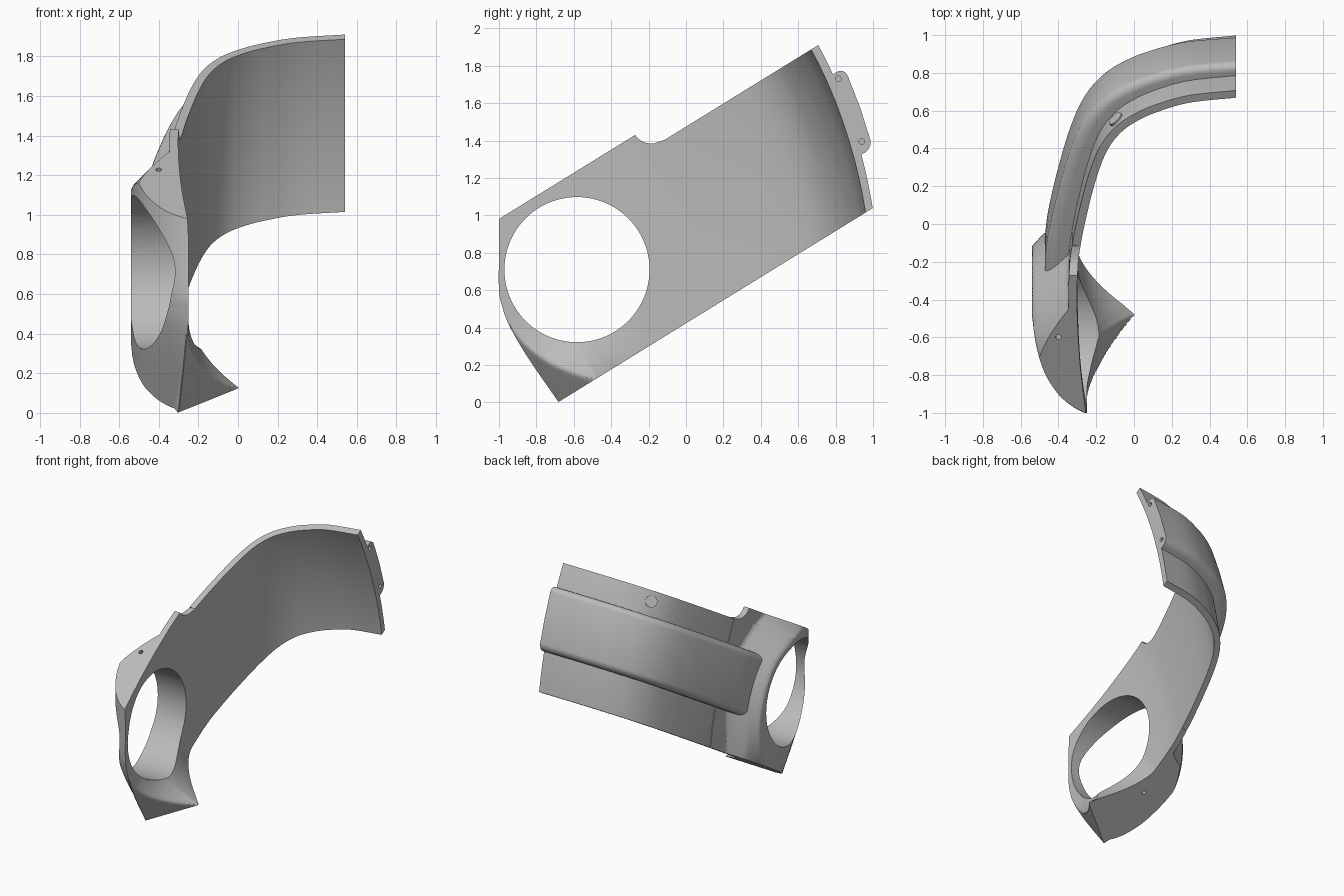
import bpy, bmesh, math
from mathutils import Vector, Matrix

if "Cube" in bpy.data.objects:
    bpy.data.objects.remove(bpy.data.objects["Cube"], do_unlink=True)

TILT = math.radians(31.67)
C, S = math.cos(TILT), math.sin(TILT)
BOTTOM, TOP, LUG_TOP = 0.36, 1.255, 1.36
WALL = 0.045

grey = bpy.data.materials.new("plain grey")
grey.use_nodes = True
grey.diffuse_color = (0.5, 0.5, 0.5, 1)
grey.node_tree.nodes["Principled BSDF"].inputs["Base Color"].default_value = (0.5, 0.5, 0.5, 1)


def place(x, u, v):
    """Tilted band frame (x, along, across) to world."""
    return Vector((x, C * u - S * v, S * u + C * v))


def lean(v):
    t = (v - BOTTOM) / (TOP - BOTTOM)
    return 0.21 * t + 0.16 * t * (1 - t)


def clamp(a):
    return min(1, max(0, a))


def lerp_table(table, a):
    if a <= table[0][0]:
        return table[0][1]
    for (a0, b0), (a1, b1) in zip(table, table[1:]):
        if a <= a1:
            return b0 + (b1 - b0) * (a - a0) / (a1 - a0)
    return table[-1][1]


def spline(points, steps=8):
    """Catmull-Rom curve through 2D points."""
    p = [Vector(q) for q in points]
    p = [2 * p[0] - p[1]] + p + [2 * p[-1] - p[-2]]
    out = []
    for a, b, c, d in zip(p, p[1:], p[2:], p[3:]):
        for i in range(steps):
            t = i / steps
            out.append(0.5 * (2 * b + (c - a) * t + (2 * a - 5 * b + 4 * c - d) * t * t
                              + (3 * b - a - 3 * c + d) * t ** 3))
    return out + [p[-2]]


# Inner wall in plan: (x, along)
PLAN = spline([(-0.25, -0.6), (-0.285, -0.25), (-0.3, 0.05), (-0.3, 0.28), (-0.28, 0.45),
               (-0.244, 0.65), (-0.196, 0.86), (-0.14, 1.025), (-0.065, 1.138), (0.03, 1.213),
               (0.14, 1.268), (0.3, 1.32), (0.54, 1.35)])
WALL_TABLE = [(p.y, p.x) for p in PLAN if p.x < -0.15]


def smooth(ob, angle=35):
    bpy.ops.object.select_all(action='DESELECT')
    ob.select_set(True)
    bpy.context.view_layer.objects.active = ob
    bpy.ops.object.shade_smooth_by_angle(angle=math.radians(angle))


def finish(name, bm):
    bmesh.ops.recalc_face_normals(bm, faces=bm.faces)
    me = bpy.data.meshes.new(name)
    bm.to_mesh(me)
    bm.free()
    me.materials.append(grey)
    ob = bpy.data.objects.new(name, me)
    bpy.context.collection.objects.link(ob)
    smooth(ob)
    return ob


def sweep(name, section, start, grow=0.0):
    """Sweep a closed (offset, across) section along the plan."""
    path = [p for p in PLAN if p.y >= start - 1e-4]
    bm = bmesh.new()
    rings = []
    for i, p in enumerate(path):
        tan = (path[min(i + 1, len(path) - 1)] - path[max(i - 1, 0)]).normalized()
        n = Vector((-tan.y, tan.x)) if i < len(path) - 1 else Vector((0, 1))
        extra = 1 + grow * (1 - i / (len(path) - 1))
        rings.append([bm.verts.new(place(p.x + n.x * o * extra, p.y + n.y * o * extra + lean(v), v))
                      for o, v in section])
    k = len(section)
    for a, b in zip(rings, rings[1:]):
        for j in range(k):
            bm.faces.new((a[j], a[(j + 1) % k], b[(j + 1) % k], b[j]))
    bm.faces.new(rings[0])
    bm.faces.new(rings[-1])
    return finish(name, bm)


def rod(name, centre, axis, radius, depth, sides=24):
    bm = bmesh.new()
    rot = Vector(axis).to_track_quat('Z', 'Y').to_matrix().to_4x4()
    bmesh.ops.create_cone(bm, cap_ends=True, segments=sides, radius1=radius, radius2=radius,
                          depth=depth, matrix=Matrix.Translation(centre) @ rot)
    return finish(name, bm)


def cut(ob, tools):
    for tool in tools:
        mod = ob.modifiers.new("cut", 'BOOLEAN')
        mod.operation, mod.solver, mod.object = 'DIFFERENCE', 'EXACT', tool
        bpy.context.view_layer.objects.active = ob
        bpy.ops.object.modifier_apply(modifier=mod.name)
        bpy.data.objects.remove(tool, do_unlink=True)
    smooth(ob)


def opening():
    return rod("opening_cutter", (-0.3, -0.583, 0.71), (1, 0, 0), 0.388, 1.2, 96)


# Curved band
rows = [BOTTOM + (TOP - BOTTOM) * i / 48 for i in range(49)]
SEAM = min((p.y for p in PLAN), key=lambda a: abs(a - 0.42))
sweep("curved_band", [(0, v) for v in rows] + [(WALL, v) for v in reversed(rows)], SEAM)

# Raised outer panel with rounded long edges
low, high, rise, rad = 0.635, 1.08, 0.115, 0.045
section = [(0.02, low)]
for mid, a0 in ((low + rad, -90), (high - rad, 0)):
    for i in range(7):
        a = math.radians(a0 + 15 * i)
        section.append((rise - rad + rad * math.cos(a), mid + rad * math.sin(a)))
section.insert(8, (rise, (low + high) / 2))
section.append((0.02, high))
panel = sweep("raised_panel", section, 0.02, 0.5)
cut(panel, [opening()] + [rod("pin_cutter", (0.54, y, z), (1, 0, 0), 0.015, 0.1)
                          for y, z in ((0.815, 1.73), (0.94, 1.395))])

# Round stud on the upper band
stud_at = min(PLAN, key=lambda p: abs(p.x + 0.06))
rod("round_stud", place(stud_at.x - 0.03, stud_at.y + 0.036 + lean(1.18), 1.18),
    place(-0.64, 0.77, 0), 0.042, 0.02)

# Front housing: outer bulge around the opening, inner wall with a scooped flange
HUB = (-0.116, 0.917)
NOSE = [tuple(p) for p in spline([(0, -0.258), (0.03, -0.31), (0.08, -0.37), (0.15, -0.423),
                                  (0.26, -0.477), (0.42, -0.518), (0.6, -0.54)], 6)]
FRONT = [tuple(p) for p in spline([(0.36, -0.579), (0.66, -0.594), (0.85, -0.588),
                                   (0.95, -0.568), (1.036, -0.536), (1.2, -0.435),
                                   (1.36, -0.336)], 6)]


def front_edge(v):
    return lerp_table(FRONT, v)


def back_edge(v):
    if v <= TOP:
        return SEAM + lean(v)
    t = clamp((LUG_TOP - v) / (LUG_TOP - TOP))
    return 0.52 + (SEAM + lean(TOP) - 0.52) * (1 - math.sqrt(1 - t * t))


def wall_x(u, v):
    """Inner wall, drawn outward towards the lower front corner."""
    corner = clamp((0.91 - v) / 0.55) * clamp(1 - (u - front_edge(v)) / 0.3)
    return lerp_table(WALL_TABLE, u - lean(v)) - 0.048 * corner


def inner_x(u, v):
    fade = clamp(1 - (v - BOTTOM) / 0.6) ** 2.5
    rear = clamp((0.07 - u) / 0.41) ** 1.6
    ramp = 1.25 * (u - front_edge(v))
    return wall_x(u, v) + max(0, min(ramp, 0.29 * fade * rear))


def outer_x(u, v):
    d = u - front_edge(v)
    dv = v - HUB[1]
    r = math.hypot(u - HUB[0], dv if dv > 0 else dv * 0.75)
    cone = -0.54 + 0.22 * clamp((r - 0.42) / 0.22)
    skin = wall_x(u, v) - 0.004 - (WALL - 0.004) * clamp(d / 0.08)
    # The bulge ends in a short step behind the opening
    step = clamp((place(0, u, v).y + 0.05) / 0.06)
    bulge = max(lerp_table(NOSE, d), cone)
    return min(skin, bulge + (skin - bulge) * step)


def housing():
    bm = bmesh.new()
    levels = rows + [TOP + (LUG_TOP - TOP) * k / 8 for k in range(1, 9)]
    nu = 90
    skins = []
    for fn in (outer_x, inner_x):
        skin = []
        for v in levels:
            a, b = front_edge(v), back_edge(v)
            us = [a + (b - a) * (i / nu) ** 1.2 for i in range(nu + 1)]
            skin.append([bm.verts.new(place(fn(u, v), u, v)) for u in us])
        for p, q in zip(skin, skin[1:]):
            for i in range(nu):
                bm.faces.new((p[i], p[i + 1], q[i + 1], q[i]))
        skins.append(skin)
    # Rim joining the two skins
    loops = [s[0] + [r[-1] for r in s[1:]] + s[-1][-2::-1] + [r[0] for r in s[-2:0:-1]] for s in skins]
    n = len(loops[0])
    for i in range(n):
        j = (i + 1) % n
        bm.faces.new((loops[0][i], loops[0][j], loops[1][j], loops[1][i]))
    return finish("front_housing", bm)


cut(housing(), [
    opening(),
    rod("top_pin_cutter", (-0.4, -0.6, 1.23), place(0, 0, 1), 0.015, 0.1),
    rod("bottom_pin_cutter", (-0.335, -0.29, 0.244), place(0, 0, 1), 0.013, 0.08),
])
